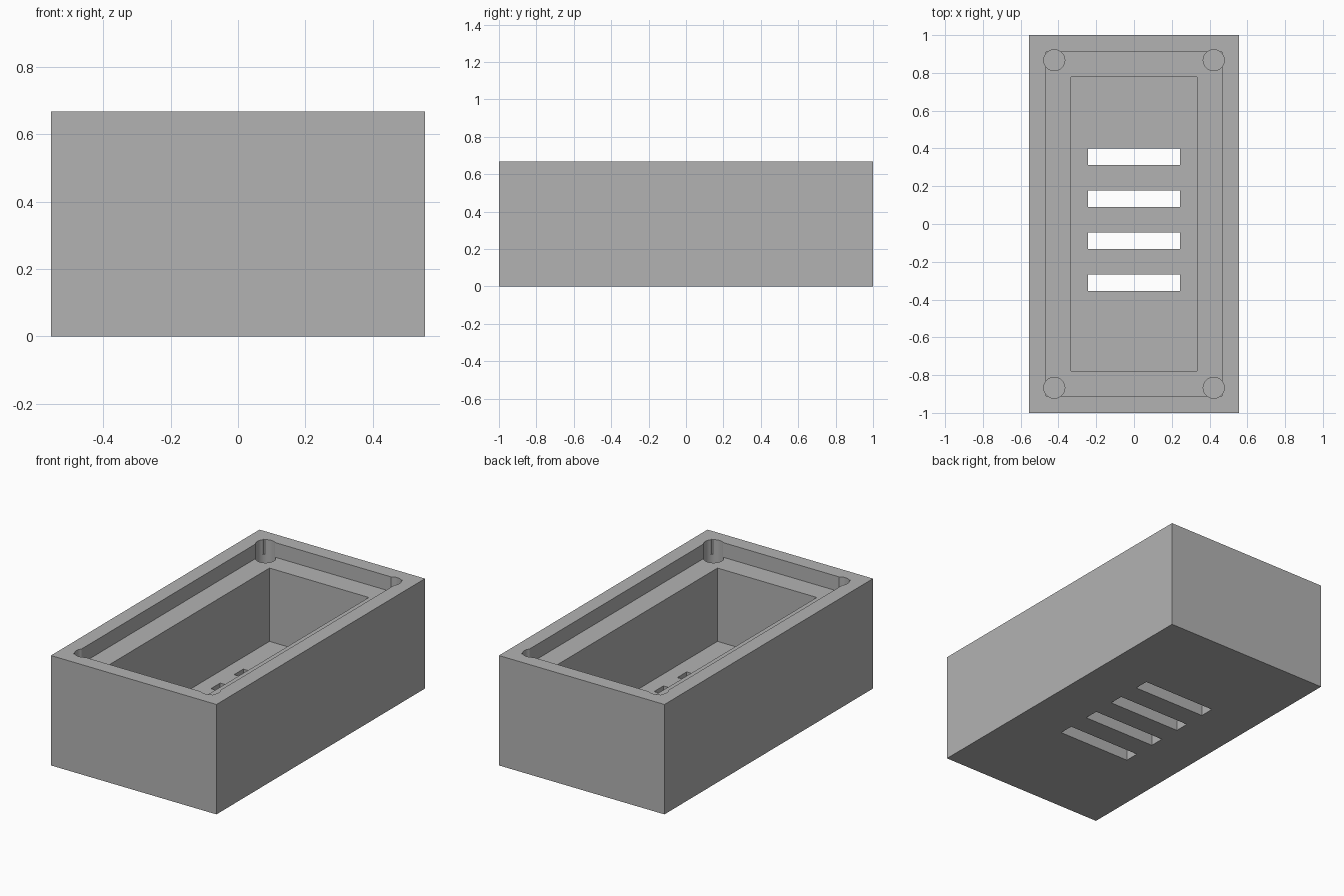
import bpy
import math

if "Cube" in bpy.data.objects:
    bpy.data.objects.remove(bpy.data.objects["Cube"])

H = 0.667          # overall height
TOP = H + 0.1      # cutters reach above the rim


def box(name, x, y, z0, z1, cy=0.0):
    """Box of size x by y between heights z0 and z1."""
    bpy.ops.mesh.primitive_cube_add(size=1, location=(0, cy, (z0 + z1) / 2))
    ob = bpy.context.object
    ob.name = name
    ob.scale = (x, y, z1 - z0)
    bpy.ops.object.transform_apply(location=True, rotation=False, scale=True)
    return ob


def cut(body, cutter):
    """Subtract the cutter from the body and discard it."""
    mod = body.modifiers.new("cut", 'BOOLEAN')
    mod.operation = 'DIFFERENCE'
    mod.solver = 'EXACT'
    mod.object = cutter
    bpy.context.view_layer.objects.active = body
    bpy.ops.object.modifier_apply(modifier=mod.name)
    bpy.data.objects.remove(cutter, do_unlink=True)


# Solid block of the enclosure
case = box("enclosure", 1.111, 2.0, 0, H)

# Deep pocket and the shallow lid recess around it
cut(case, box("pocket_cutter", 0.667, 1.556, 0.133, TOP))
cut(case, box("recess_cutter", 0.933, 1.822, H - 0.089, TOP))

# Four vent slots through the floor
for i in range(4):
    cut(case, box("slot_cutter", 0.489, 0.089, -0.1, 0.2, 0.356 - 0.2222 * i))

# Round screw holes in the corners of the recess
z0 = 0.333
for sx in (-1, 1):
    for sy in (-1, 1):
        bpy.ops.mesh.primitive_cylinder_add(
            vertices=48, radius=0.0556, depth=TOP - z0,
            location=(sx * 0.422, sy * 0.867, (TOP + z0) / 2))
        cut(case, bpy.context.object)

# Plain grey finish
grey = bpy.data.materials.new("grey")
grey.diffuse_color = (0.45, 0.45, 0.45, 1)
grey.use_nodes = True
grey.node_tree.nodes["Principled BSDF"].inputs["Base Color"].default_value = grey.diffuse_color
case.data.materials.clear()
case.data.materials.append(grey)
for p in case.data.polygons:
    p.material_index = 0

bpy.ops.object.select_all(action='DESELECT')
case.select_set(True)
bpy.context.view_layer.objects.active = case
bpy.ops.object.shade_smooth_by_angle(angle=math.radians(30))
